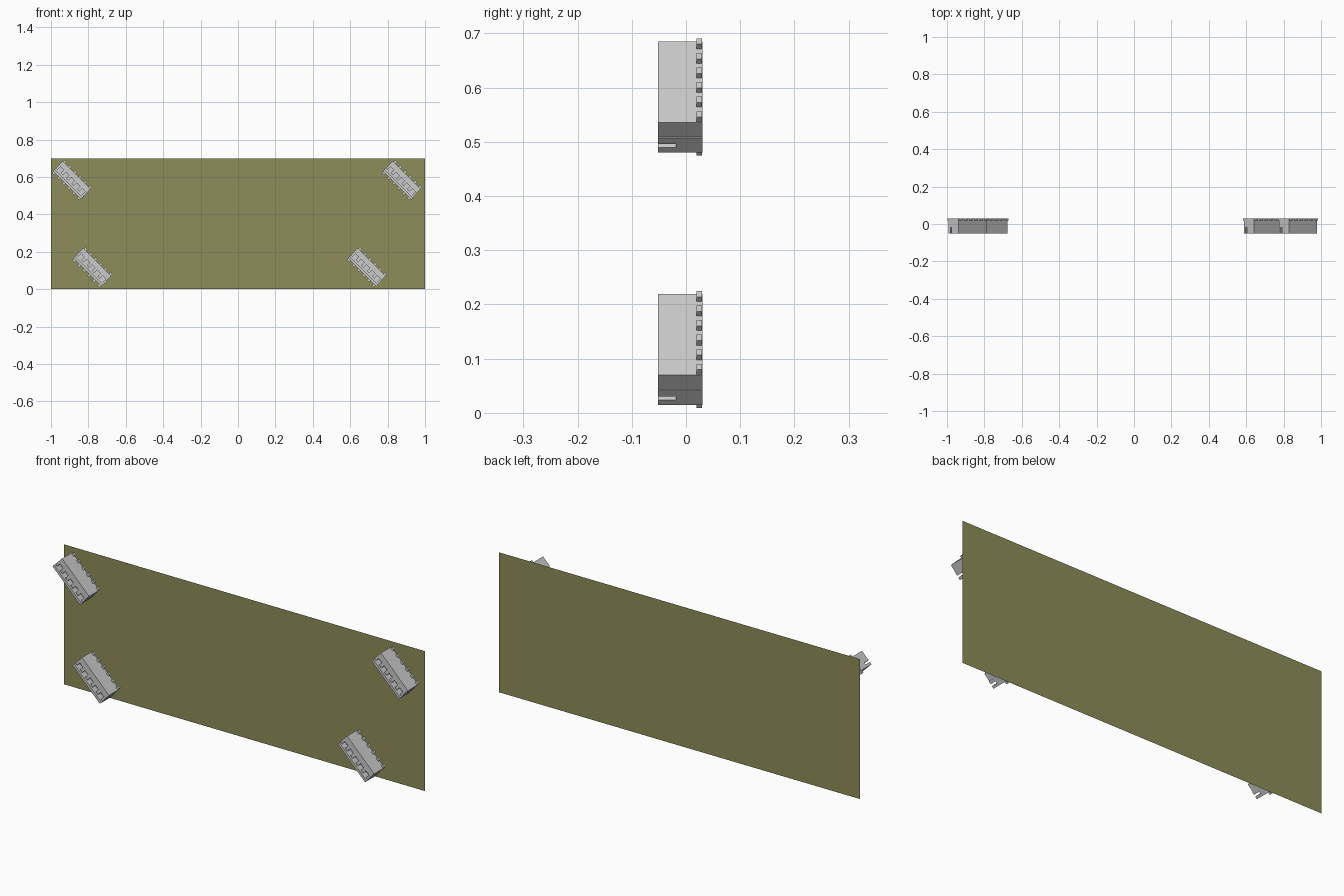
import bpy, bmesh, math

if "Cube" in bpy.data.objects:
    bpy.data.objects.remove(bpy.data.objects["Cube"])

L, W = 0.215, 0.075            # connector length and width
Y0, Y1 = -0.052, 0.030         # connector front and back


def prism(name, outline, y0, y1):
    """Extrude an (x, z) outline along y."""
    bm = bmesh.new()
    face = bm.faces.new([bm.verts.new((x, y0, z)) for x, z in outline])
    ext = bmesh.ops.extrude_face_region(bm, geom=[face])
    for v in ext["geom"]:
        if isinstance(v, bmesh.types.BMVert):
            v.co.y = y1
    bmesh.ops.recalc_face_normals(bm, faces=bm.faces)
    mesh = bpy.data.meshes.new(name)
    bm.to_mesh(mesh)
    bm.free()
    ob = bpy.data.objects.new(name, mesh)
    bpy.context.collection.objects.link(ob)
    return ob


# Back panel: a single flat sheet
mesh = bpy.data.meshes.new("back_panel")
mesh.from_pydata([(-1, 0.052, 0), (1, 0.052, 0), (1, 0.052, 0.7), (-1, 0.052, 0.7)],
                 [], [(0, 1, 2, 3)])
panel = bpy.data.objects.new("back_panel", mesh)
bpy.context.collection.objects.link(panel)
olive = bpy.data.materials.new("olive")
olive.diffuse_color = (0.27, 0.27, 0.10, 1)
olive.use_nodes = True
olive.node_tree.nodes["Principled BSDF"].inputs["Base Color"].default_value = olive.diffuse_color
mesh.materials.append(olive)

# Connector body outline with six pins on each long side, built as a back flange
body = prism("connector_body",
             [(-L/2, -W/2), (L/2, -W/2), (L/2, 0), (L/2 - 0.003, 0), (L/2 - 0.003, W/2),
              (-L/2, W/2)], Y0, Y1)
outline = []
pin_x = [(i - 2.5) * 0.038 for i in range(6)]
for side in (-1, 1):
    for x in (pin_x if side < 0 else pin_x[::-1]):
        a, b = x + side * 0.0075, x - side * 0.0075
        outline += [(a, side * (W/2 - 0.002)), (a, side * (W/2 + 0.0125)),
                    (b, side * (W/2 + 0.0125)), (b, side * (W/2 - 0.002))]
pins = prism("connector_pins", outline, 0.019, Y1 - 0.0005)

# Front channel with five socket notches, cut into the body
low, high = -W/2 + 0.0127, -W/2 + 0.0226
cut = [(-L, low), (L, low), (L, high)]
for i in range(5):
    x = (2 - i) * 0.041
    cut += [(x + 0.012, high), (x + 0.012, high + 0.022),
            (x - 0.012, high + 0.022), (x - 0.012, high)]
cut += [(-L, high)]
cutter = prism("socket_cutter", cut, Y0 - 0.02, -0.018)
cutter.hide_render = True
mod = body.modifiers.new("sockets", "BOOLEAN")
mod.operation = "DIFFERENCE"
mod.solver = "EXACT"
mod.object = cutter
bpy.context.view_layer.update()
body_mesh = bpy.data.meshes.new_from_object(
    body.evaluated_get(bpy.context.evaluated_depsgraph_get()))
pin_mesh = pins.data
for ob in (body, pins, cutter):
    bpy.data.objects.remove(ob)

# Four tilted connectors in front of the panel
for place, x, z in (("upper_left", -0.888, 0.583), ("lower_left", -0.778, 0.117),
                    ("lower_right", 0.690, 0.117), ("upper_right", 0.877, 0.583)):
    for part, data in (("body", body_mesh), ("pins", pin_mesh)):
        ob = bpy.data.objects.new(f"{place}_connector_{part}", data)
        ob.location = (x, 0, z)
        ob.rotation_euler.y = math.pi / 4
        bpy.context.collection.objects.link(ob)
